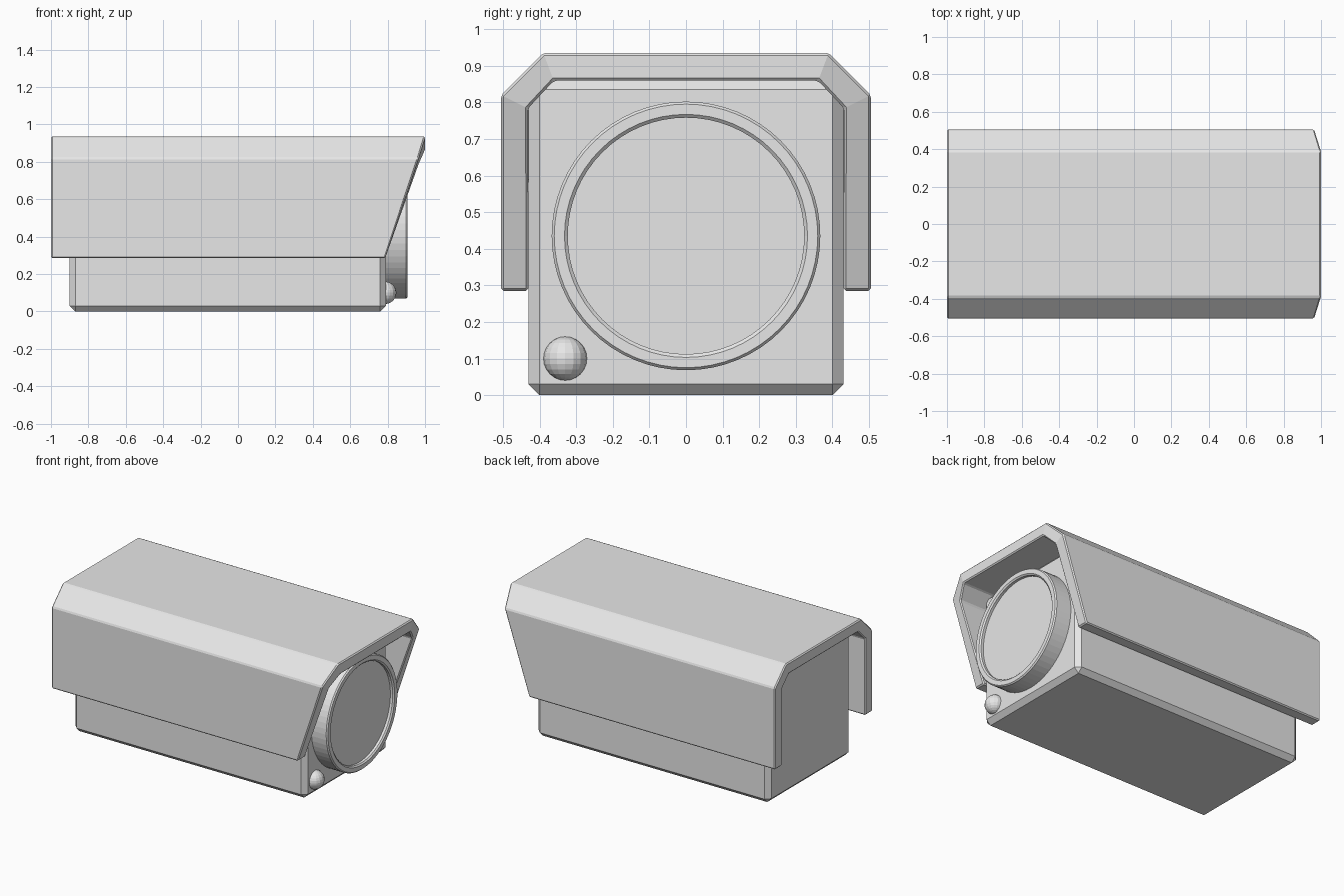
import bpy
import bmesh
from mathutils import Matrix
from math import pi, cos, sin

cube = bpy.data.objects.get("Cube")
if cube:
    bpy.data.objects.remove(cube, do_unlink=True)

grey = bpy.data.materials.new("light_grey")
grey.use_nodes = True
COLOUR = (0.8, 0.8, 0.8, 1)
grey.diffuse_color = COLOUR
grey.node_tree.nodes["Principled BSDF"].inputs["Base Color"].default_value = COLOUR


def finish(name, bm):
    """Turn a bmesh into a named grey object."""
    mesh = bpy.data.meshes.new(name)
    bmesh.ops.recalc_face_normals(bm, faces=bm.faces)
    bm.to_mesh(mesh)
    bm.free()
    mesh.materials.append(grey)
    obj = bpy.data.objects.new(name, mesh)
    bpy.context.collection.objects.link(obj)
    return obj


def add_bevel(obj, width):
    mod = obj.modifiers.new("bevel", "BEVEL")
    mod.width = width
    mod.segments = 1
    mod.limit_method = "ANGLE"


# Camera body: chamfered box
X_BACK, X_FRONT, HALF_Y, TOP = -0.9, 0.79, 0.43, 0.865
bm = bmesh.new()
bmesh.ops.create_cube(bm, size=1)
bmesh.ops.scale(bm, vec=(X_FRONT - X_BACK, 2 * HALF_Y, TOP), verts=bm.verts)
bmesh.ops.translate(bm, vec=((X_FRONT + X_BACK) / 2, 0, TOP / 2), verts=bm.verts)
add_bevel(finish("camera_body", bm), 0.03)

# Sun shield: bent sheet with a slanted front, thickened inward
half = [(0.505, 0.285, 0.787), (0.505, 0.82, 0.965), (0.39, 0.935, 1.0)]
outline = half + [(-y, z, x) for y, z, x in reversed(half)]
bm = bmesh.new()
rows = [(bm.verts.new((-1, y, z)), bm.verts.new((x, y, z))) for y, z, x in outline]
for (a, b), (c, d) in zip(rows, rows[1:]):
    bm.faces.new((a, b, d, c))
bm.normal_update()
roof = max(bm.faces, key=lambda f: f.calc_center_median().z)
flip = roof.normal.z < 0
shield = finish("sun_shield", bm)
# Make the sheet face outward
bm = bmesh.new()
bm.from_mesh(shield.data)
bm.normal_update()
if max(bm.faces, key=lambda f: f.calc_center_median().z).normal.z < 0:
    bmesh.ops.reverse_faces(bm, faces=bm.faces)
bm.to_mesh(shield.data)
bm.free()
solid = shield.modifiers.new("thickness", "SOLIDIFY")
solid.thickness = 0.075
solid.offset = -1
solid.use_even_offset = True
add_bevel(shield, 0.007)

# Lens housing: turned profile of (radius, x), closed by the glass disc
profile = [(0.367, 0.75), (0.367, 0.897), (0.36, 0.905), (0.332, 0.905),
           (0.323, 0.897), (0.323, 0.88)]
SIDES = 64
bm = bmesh.new()
rings = []
for r, x in profile:
    rings.append([bm.verts.new((x, r * cos(2 * pi * i / SIDES),
                                0.435 + r * sin(2 * pi * i / SIDES)))
                  for i in range(SIDES)])
for low, high in zip(rings, rings[1:]):
    for i in range(SIDES):
        j = (i + 1) % SIDES
        bm.faces.new((low[i], low[j], high[j], high[i]))
bm.faces.new(rings[0])
bm.faces.new(rings[-1])
finish("lens_housing", bm)

# Indicator lamp below the lens
bm = bmesh.new()
bmesh.ops.create_uvsphere(bm, u_segments=16, v_segments=12, radius=0.06,
                          matrix=Matrix.Translation((0.787, -0.33, 0.1)))
finish("indicator_lamp", bm)
